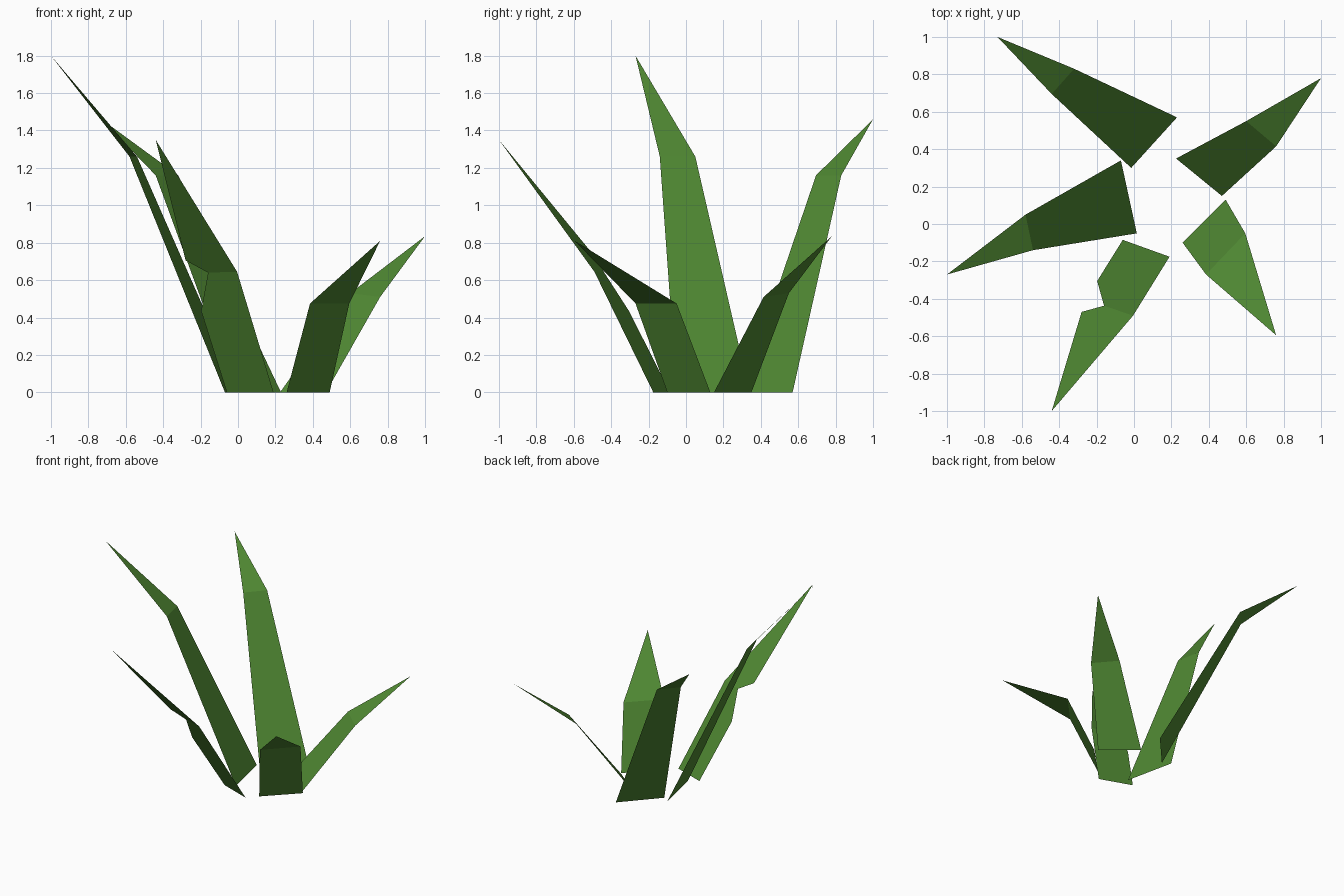
import bpy

if "Cube" in bpy.data.objects:
    bpy.data.objects.remove(bpy.data.objects["Cube"])

# One flat green for the whole plant
green = bpy.data.materials.new("leaf green")
green.diffuse_color = (0.08, 0.25, 0.033, 1.0)
green.use_nodes = True
green.node_tree.nodes["Principled BSDF"].inputs["Base Color"].default_value = green.diffuse_color


def leaf(name, left, right, tip, notch=None):
    """Folded blade: left and right edges run base -> fold, then meet at the tip.
    An optional notch (lower corner, upper corner) makes the left edge ragged."""
    lower_left, upper_left = ([notch[0]], [notch[1]]) if notch else ([], [])
    lower = [left[0], right[0], right[1], left[1]] + lower_left
    upper = [left[1], right[1], tip] + upper_left
    verts = list(dict.fromkeys(lower + upper))
    faces = [[verts.index(p) for p in f] for f in (lower, upper)]
    mesh = bpy.data.meshes.new(name)
    mesh.from_pydata(verts, [], faces)
    mesh.materials.append(green)
    obj = bpy.data.objects.new(name, mesh)
    bpy.context.collection.objects.link(obj)
    return obj


# Tallest leaf, leaning left
leaf("left_leaf",
     [(0.015, -0.05, 0), (-0.54, -0.14, 1.26)],
     [(-0.07, 0.34, 0), (-0.58, 0.05, 1.26)],
     (-1.0, -0.27, 1.8))

# Leaf leaning to the back left
leaf("back_left_leaf",
     [(-0.015, 0.30, 0), (-0.44, 0.695, 1.16)],
     [(0.23, 0.57, 0), (-0.32, 0.83, 1.16)],
     (-0.73, 1.0, 1.46))

# Front leaf with a ragged notch in its left edge
leaf("front_notched_leaf",
     [(-0.06, -0.085, 0), (-0.16, -0.437, 0.64)],
     [(0.19, -0.175, 0), (-0.005, -0.49, 0.645)],
     (-0.44, -1.0, 1.35),
     notch=((-0.197, -0.305, 0.435), (-0.28, -0.47, 0.705)))

# Short leaf leaning to the front right
leaf("front_right_leaf",
     [(0.26, -0.10, 0), (0.385, -0.27, 0.475)],
     [(0.49, 0.13, 0), (0.595, -0.05, 0.475)],
     (0.76, -0.595, 0.81))

# Short leaf leaning to the back right
leaf("back_right_leaf",
     [(0.47, 0.15, 0), (0.76, 0.415, 0.51)],
     [(0.225, 0.35, 0), (0.60, 0.55, 0.53)],
     (1.0, 0.78, 0.835))
